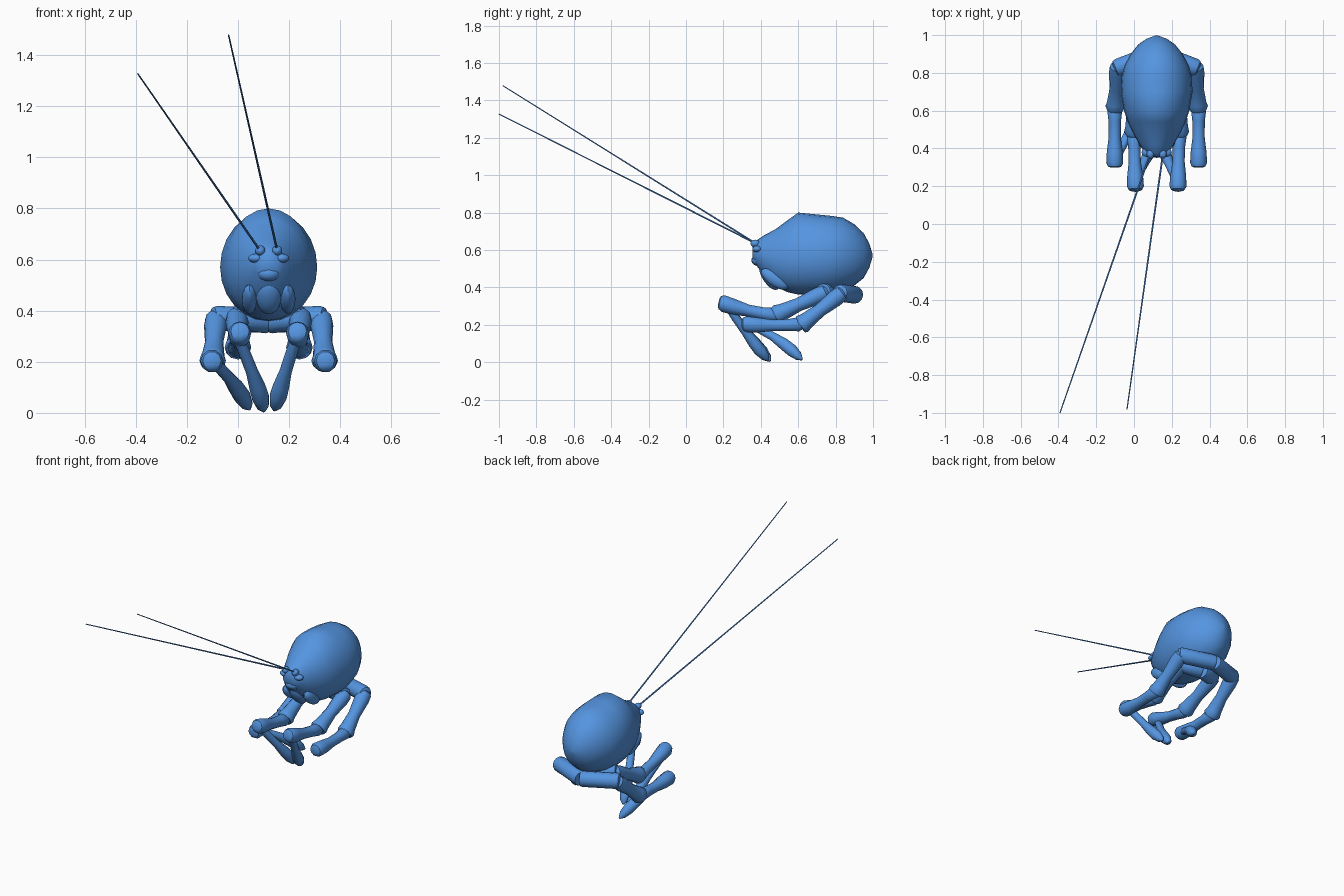
import bpy, bmesh, math
from mathutils import Vector

if "Cube" in bpy.data.objects:
    bpy.data.objects.remove(bpy.data.objects["Cube"])

CX = 0.12  # body mid-plane

blue = bpy.data.materials.new("blue")
blue.diffuse_color = (0.09, 0.30, 0.75, 1)
blue.use_nodes = True
blue.node_tree.nodes["Principled BSDF"].inputs["Base Color"].default_value = blue.diffuse_color


def finish(name, bm, angle=40):
    bmesh.ops.recalc_face_normals(bm, faces=bm.faces)
    me = bpy.data.meshes.new(name)
    bm.to_mesh(me)
    bm.free()
    ob = bpy.data.objects.new(name, me)
    bpy.context.collection.objects.link(ob)
    me.materials.append(blue)
    bpy.ops.object.select_all(action='DESELECT')
    ob.select_set(True)
    bpy.context.view_layer.objects.active = ob
    bpy.ops.object.shade_smooth_by_angle(angle=math.radians(angle))
    return ob


def loft(bm, rings):
    """Bridge rings of coordinates and cap both ends."""
    vs = [[bm.verts.new(p) for p in r] for r in rings]
    n = len(vs[0])
    for a, b in zip(vs, vs[1:]):
        for i in range(n):
            j = (i + 1) % n
            bm.faces.new((a[i], a[j], b[j], b[i]))
    bm.faces.new(vs[0])
    bm.faces.new(vs[-1])


def limb(name, a, b, profile, sides=12, bow=(0, 0, 0)):
    """Round limb from a to b; profile is (fraction, radius), bow bends the middle."""
    a, b, bow = Vector(a), Vector(b), Vector(bow)
    q = (b - a).to_track_quat('Z', 'Y')
    rings = []
    for t, r in profile:
        c = a.lerp(b, t) + bow * (4 * t * (1 - t))
        rings.append([c + q @ Vector((r * math.cos(k * math.tau / sides),
                                      r * math.sin(k * math.tau / sides), 0))
                      for k in range(sides)])
    bm = bmesh.new()
    loft(bm, rings)
    return finish(name, bm)


def bump(name, loc, size, tilt=0):
    """Ellipsoid, tilted about x."""
    bm = bmesh.new()
    bmesh.ops.create_uvsphere(bm, u_segments=16, v_segments=10, radius=1)
    ct, st = math.cos(tilt), math.sin(tilt)
    for v in bm.verts:
        x, y, z = (v.co[i] * size[i] for i in range(3))
        v.co = Vector((loc[0] + x, loc[1] + y * ct - z * st, loc[2] + y * st + z * ct))
    return finish(name, bm)


# Body: (y, bottom, widest height, top, half width)
stations = [
    (0.355, 0.55, 0.59, 0.63, 0.035), (0.375, 0.52, 0.58, 0.65, 0.06),
    (0.42, 0.455, 0.565, 0.68, 0.09), (0.48, 0.405, 0.56, 0.712, 0.125),
    (0.54, 0.375, 0.56, 0.757, 0.153), (0.60, 0.362, 0.565, 0.80, 0.173),
    (0.70, 0.358, 0.57, 0.79, 0.19), (0.78, 0.368, 0.57, 0.782, 0.185),
    (0.84, 0.385, 0.57, 0.773, 0.17), (0.90, 0.41, 0.57, 0.738, 0.138),
    (0.95, 0.45, 0.57, 0.69, 0.098), (0.98, 0.505, 0.57, 0.635, 0.055),
    (0.997, 0.56, 0.57, 0.58, 0.01)]
rings = []
for y, lo, mid, hi, w in stations:
    ring = []
    for k in range(24):
        a = k * math.tau / 24
        s = math.sin(a)
        ring.append((CX + w * math.cos(a), y, mid + s * ((hi - mid) if s > 0 else (mid - lo))))
    rings.append(ring)
bm = bmesh.new()
loft(bm, rings)
finish("body", bm, 60)

# Face: snout, chin and paired features
bump("snout", (CX, 0.385, 0.545), (0.045, 0.035, 0.03))
bump("chin", (CX, 0.445, 0.455), (0.05, 0.035, 0.08), 0.6)
for s, side in ((-1, "left"), (1, "right")):
    bump(side + "_cheek", (CX + s * 0.075, 0.475, 0.445), (0.03, 0.085, 0.038), -0.6)
    bump(side + "_brow", (CX + s * 0.05, 0.38, 0.605), (0.03, 0.025, 0.018))
    bump(side + "_antenna_socket", (CX + s * 0.033, 0.37, 0.635), (0.02, 0.025, 0.02))

# Antennae
thin = [(0, 0.005), (0.5, 0.004), (1, 0.003)]
limb("left_antenna", (0.085, 0.37, 0.637), (-0.392, -1.0, 1.327), thin, 6)
limb("right_antenna", (0.153, 0.37, 0.637), (-0.037, -0.98, 1.479), thin, 6)

# Legs
hip = [(0, 0.045), (0.05, 0.048), (0.9, 0.048), (0.97, 0.042), (1, 0.025)]
thigh = [(0, 0.025), (0.05, 0.042), (0.2, 0.045), (0.55, 0.036), (0.85, 0.045),
         (0.95, 0.052), (1, 0.045)]
shin = [(0, 0.03), (0.06, 0.04), (0.25, 0.033), (0.5, 0.032), (0.75, 0.042),
        (0.92, 0.045), (0.98, 0.036), (1, 0.02)]
foot = [(0, 0.02), (0.2, 0.023), (0.45, 0.024), (0.65, 0.032), (0.8, 0.034),
        (0.93, 0.024), (1, 0.006)]

for s, side in ((-1, "left"), (1, "right")):
    def at(dx, y, z):
        return (CX + s * dx, y, z)

    # Outer leg
    limb(side + "_outer_hip", at(0.0, 0.905, 0.36), at(0.225, 0.82, 0.372), hip)
    limb(side + "_outer_thigh", at(0.205, 0.845, 0.378), at(0.22, 0.61, 0.195), thigh)
    limb(side + "_outer_shin", at(0.222, 0.625, 0.205), at(0.222, 0.298, 0.205), shin,
         10, (0, 0, -0.008))
    # Inner leg
    limb(side + "_inner_hip", at(0.0, 0.78, 0.358), at(0.14, 0.73, 0.378), hip)
    limb(side + "_inner_thigh", at(0.125, 0.76, 0.38), at(0.12, 0.475, 0.25), thigh)
    limb(side + "_inner_shin", at(0.12, 0.49, 0.25), at(0.112, 0.175, 0.322), shin,
         12, (0, 0, -0.01))

# Feet
limb("left_inner_foot", (-0.005, 0.22, 0.305), (0.102, 0.45, 0.006), foot, bow=(0.012, 0, -0.01))
limb("right_inner_foot", (0.232, 0.22, 0.305), (0.142, 0.44, 0.01), foot, bow=(-0.005, 0, -0.01))
limb("left_outer_foot", (-0.1, 0.34, 0.2), (0.045, 0.62, 0.015), foot, bow=(0, 0, 0.02))
